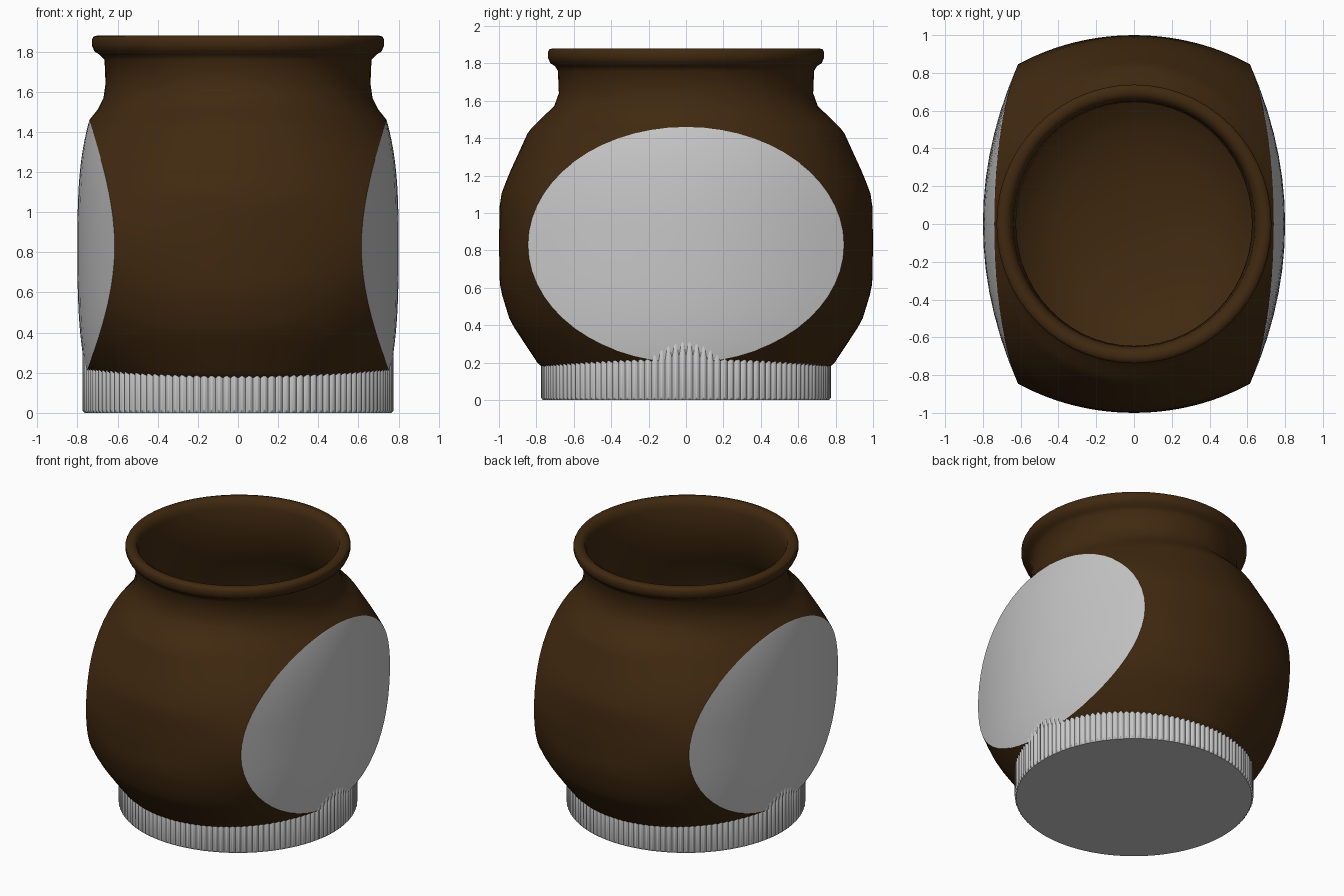
import bpy, bmesh, math

if "Cube" in bpy.data.objects:
    bpy.data.objects.remove(bpy.data.objects["Cube"])

ARC, PAN = 28, 14              # segments on each brown arc and each side panel
ZC, HZ, HY = 0.83, 0.63, 0.845  # centre height and half sizes of the oval panels


def material(name, rgb):
    m = bpy.data.materials.new(name)
    m.diffuse_color = (*rgb, 1)
    m.use_nodes = True
    m.node_tree.nodes["Principled BSDF"].inputs["Base Color"].default_value = m.diffuse_color
    return m


brown = material("dark_brown", (0.052, 0.022, 0.005))
grey = material("light_grey", (0.57, 0.57, 0.57))


def lerp_table(table, z):
    for (z0, v0), (z1, v1) in zip(table, table[1:]):
        if z <= z1:
            return v0 + (v1 - v0) * (z - z0) / (z1 - z0)
    return table[-1][1]


def panel_x(y, z):
    t = abs(z - ZC) / HZ
    return 0.8 - 0.26 * y * y - (0.06 if z > ZC else 0.043) * t ** 3


def half_ring(a, b, z, yo=0.0):
    """Front arc plus right panel; turned 180 degrees for the other half."""
    xb = panel_x(yo, z) if yo > 0 else a
    p0 = math.asin(min(1.0, xb / a))
    pts = [(a * math.sin(p), -b * math.cos(p), z)
           for p in (p0 * (2 * i / ARC - 1) for i in range(ARC))]
    for i in range(PAN):
        y = yo * (2 * i / PAN - 1)
        pts.append((panel_x(y, z) if yo > 0 else a, y, z))
    return pts


def full_ring(*args):
    h = half_ring(*args)
    return h + [(-x, -y, z) for x, y, z in h]


def skin(bm, rings, rule=None):
    """Bridge rings with quads; rule(row, column) picks the material."""
    vs = [[bm.verts.new(p) for p in r] for r in rings]
    n = len(vs[0])
    for k in range(len(vs) - 1):
        for i in range(n):
            j = (i + 1) % n
            f = bm.faces.new((vs[k][i], vs[k][j], vs[k + 1][j], vs[k + 1][i]))
            if rule:
                f.material_index = rule(k, i)
    return vs


def finish(bm, name, mats, angle):
    bmesh.ops.remove_doubles(bm, verts=bm.verts, dist=1e-5)
    bmesh.ops.recalc_face_normals(bm, faces=bm.faces)
    for f in bm.faces:
        f.smooth = True
    for e in bm.edges:
        if len(e.link_faces) == 2:
            p, q = e.link_faces
            if p.material_index != q.material_index or e.calc_face_angle(0) > math.radians(angle):
                e.smooth = False
    me = bpy.data.meshes.new(name)
    bm.to_mesh(me)
    bm.free()
    for m in mats:
        me.materials.append(m)
    ob = bpy.data.objects.new(name, me)
    bpy.context.collection.objects.link(ob)
    return ob


# Jar body: (height, half width in x, half depth in y) outside the panel zone
depth = [(0.2, 0.795), (0.42, 0.94), (0.6, 0.995), (0.84, 1.0), (1.08, 0.995),
         (1.2, 0.95), (1.43, 0.845), (1.46, 0.82)]
rings = [full_ring(0.60, 0.63, 0.05)]
ROWS = 28
first = len(rings)
for k in range(ROWS + 1):
    t = -math.cos(math.pi * k / ROWS)
    z = ZC + HZ * t
    b = lerp_table(depth, z)
    yo = HY * math.sqrt(max(0.0, 1 - t * t))
    if 0 < k < ROWS:
        rings.append(full_ring(panel_x(yo, z) / math.sqrt(1 - (yo / b) ** 2), b, z, yo))
    else:
        rings.append(full_ring(panel_x(0, z), b, z))

# Neck, rolled rim and inner cavity
for z, a, b in [(1.51, 0.70, 0.77), (1.57, 0.67, 0.705), (1.64, 0.66, 0.68), (1.76, 0.665, 0.685),
                (1.785, 0.69, 0.70), (1.80, 0.715, 0.725), (1.83, 0.728, 0.738),
                (1.86, 0.728, 0.738), (1.875, 0.72, 0.73), (1.88, 0.70, 0.71),
                (1.88, 0.68, 0.69), (1.865, 0.655, 0.665), (1.82, 0.64, 0.65),
                (1.6, 0.625, 0.645), (1.4, 0.67, 0.76), (1.1, 0.72, 0.92), (0.7, 0.73, 0.93),
                (0.4, 0.70, 0.80), (0.25, 0.60, 0.64), (0.15, 0.40, 0.42), (0.11, 0.15, 0.15)]:
    rings.append(full_ring(a, b, z))

bm = bmesh.new()
vs = skin(bm, rings, lambda k, i: int(first <= k < first + ROWS and i % (ARC + PAN) >= ARC))
for ring in (vs[0], vs[-1]):
    bm.faces.new(ring)
bmesh.ops.dissolve_degenerate(bm, dist=1e-6, edges=bm.edges)
finish(bm, "jar_body", (brown, grey), 50)

# Ribbed base cap: a shallow cup around the foot of the jar
RIBS, STEP = 128, 6


def cap_ring(r, z, rib=0.0):
    n = RIBS * STEP
    out = []
    for i in range(n):
        q = r + rib * abs(math.sin(math.pi * i / STEP))
        w = 2 * math.pi * i / n
        out.append((q * math.cos(w), q * math.sin(w), z))
    return out


bm = bmesh.new()
vs = skin(bm, [cap_ring(0.765, 0), cap_ring(0.764, 0.012, 0.012), cap_ring(0.764, 0.31, 0.012),
               cap_ring(0.755, 0.33, 0.005), cap_ring(0.73, 0.33), cap_ring(0.73, 0.03)])
bm.faces.new(vs[0])
bm.faces.new(vs[-1])
finish(bm, "ribbed_base_cap", (grey,), 40)
